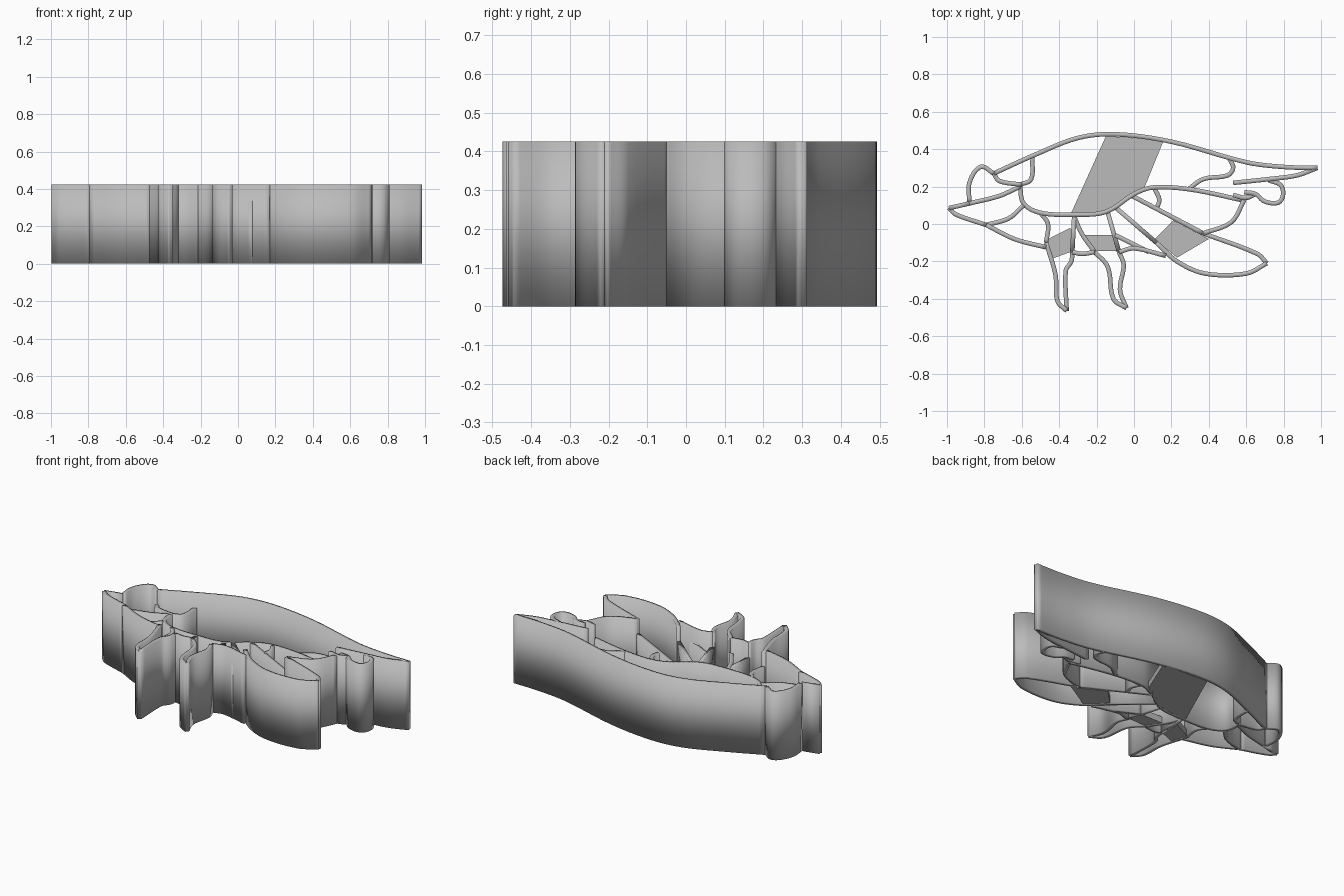
import bpy
import bmesh
from mathutils import Vector

RIM = 0.425      # cutting walls
DETAIL = 0.335   # lower embossing walls
PLATE = 0.04     # bracing plates
WALL = 0.024

cube = bpy.data.objects.get("Cube")
if cube:
    bpy.data.objects.remove(cube, do_unlink=True)

grey = bpy.data.materials.new("plain grey")
grey.use_nodes = True
colour = (0.5, 0.5, 0.5, 1)
grey.diffuse_color = colour
grey.node_tree.nodes["Principled BSDF"].inputs["Base Color"].default_value = colour


def smooth_path(points, steps=6):
    """Run a rounded path through a few control points."""
    points = [Vector(point) for point in points]
    if len(points) == 2:
        return points
    before = points[0] * 2 - points[1]
    after = points[-1] * 2 - points[-2]
    guide = [before] + points + [after]
    path = []
    for a, b, c, d in zip(guide, guide[1:], guide[2:], guide[3:]):
        # Tangents are limited by the segment length to avoid overshoot
        length = (c - b).length
        start = (c - a).normalized() * length
        end = (d - b).normalized() * length
        for step in range(steps):
            t = step / steps
            s = 1 - t
            path.append(b * s * s * (s + 3 * t) + c * t * t * (t + 3 * s)
                        + start * s * s * t - end * t * t * s)
    path.append(points[-1])
    return path


def finish(name, bm):
    mesh = bpy.data.meshes.new(name)
    bm.to_mesh(mesh)
    bm.free()
    mesh.materials.append(grey)
    part = bpy.data.objects.new(name, mesh)
    bpy.context.collection.objects.link(part)
    return part


def wall(name, height, *points):
    """Raise a thin upright wall along a path."""
    bm = bmesh.new()
    verts = [bm.verts.new((p.x, p.y, 0)) for p in smooth_path(points)]
    edges = [bm.edges.new(pair) for pair in zip(verts, verts[1:])]
    raised = bmesh.ops.extrude_edge_only(bm, edges=edges)["geom"]
    top = [item for item in raised if isinstance(item, bmesh.types.BMVert)]
    bmesh.ops.translate(bm, verts=top, vec=(0, 0, height))
    bmesh.ops.recalc_face_normals(bm, faces=bm.faces)
    part = finish(name, bm)
    thick = part.modifiers.new("wall thickness", "SOLIDIFY")
    thick.thickness = WALL
    thick.offset = 0
    thick.use_even_offset = True
    bpy.ops.object.select_all(action="DESELECT")
    part.select_set(True)
    bpy.context.view_layer.objects.active = part
    bpy.ops.object.shade_smooth_by_angle()


def plate(name, *corners):
    """Lay a flat brace on the ground between the walls."""
    bm = bmesh.new()
    base = bm.faces.new([bm.verts.new((x, y, 0)) for x, y in corners])
    raised = bmesh.ops.extrude_face_region(bm, geom=[base], use_keep_orig=True)["geom"]
    top = [item for item in raised if isinstance(item, bmesh.types.BMVert)]
    bmesh.ops.translate(bm, verts=top, vec=(0, 0, PLATE))
    bmesh.ops.recalc_face_normals(bm, faces=bm.faces)
    finish(name, bm)


# Head
wall("eye_outer", RIM, (-.88, .12), (-.88, .22), (-.82, .305), (-.75, .27))
wall("snout_top", RIM, (-.99, .085), (-.88, .11))
wall("jaw", RIM, (-.99, .085), (-.95, .05), (-.79, -.005))
wall("eye_inner", DETAIL, (-.75, .27), (-.72, .23), (-.6, .21))
wall("mouth", DETAIL, (-.88, .11), (-.72, .15), (-.61, .2))
wall("cheek", DETAIL, (-.79, -.005), (-.67, .03), (-.59, .1))
wall("gill", DETAIL, (-.545, .36), (-.55, .24), (-.61, .21))

# Body
wall("back", RIM, (-.75, .27), (-.53, .37), (-.3, .46), (-.1, .48), (.2, .44),
     (.6, .33), (.8, .305), (.98, .3))
wall("throat", RIM, (-.79, -.005), (-.64, -.08), (-.47, -.125))
wall("belly_line", DETAIL, (-.61, .21), (-.59, .11), (-.5, .06), (-.32, .05),
     (-.15, .065), (0, .16), (.1, .195), (.3, .185), (.59, .125))
wall("belly_front", RIM, (-.33, -.15), (-.28, -.16), (-.21, -.15))
wall("belly_rear", RIM, (-.08, -.15), (0, -.13), (.17, -.17))
wall("small_fin", DETAIL, (-.1, -.06), (0, -.11), (.08, -.15))

# Tail
wall("tail_upper", RIM, (.98, .3), (.87, .26), (.72, .24), (.53, .22))
wall("tail_lower", RIM, (.72, .235), (.79, .2), (.78, .12), (.7, .12), (.65, .16), (.59, .17))
wall("tail_notch", RIM, (.53, .155), (.6, .14), (.65, .16))
wall("tail_root", DETAIL, (.29, .185), (.37, .24), (.5, .26), (.53, .3), (.51, .35))
wall("tail_underside", RIM, (.59, .13), (.52, .01), (.37, -.05))

# Large lower fin
wall("fin_lower", RIM, (.12, -.1), (.23, -.2), (.38, -.265), (.6, -.265), (.71, -.21))
wall("fin_upper", RIM, (.71, -.21), (.66, -.16), (.37, -.05))
wall("fin_root_upper", DETAIL, (.37, -.05), (.18, .05), (-.01, .15))
wall("fin_root_lower", DETAIL, (.12, -.1), (-.1, .09))
wall("fin_joint", DETAIL, (.11, .19), (.135, .13), (.12, .08))

# Front leg
wall("front_leg_outer", RIM, (-.47, -.1), (-.42, -.27), (-.41, -.41), (-.36, -.465))
wall("front_leg_inner", RIM, (-.36, -.465), (-.365, -.25), (-.335, -.2), (-.33, -.15))
wall("front_leg_root", DETAIL, (-.5, .06), (-.46, 0), (-.47, -.1))
wall("front_leg_link", DETAIL, (-.33, -.15), (-.32, .04))

# Rear leg
wall("rear_leg_outer", RIM, (-.21, -.15), (-.14, -.23), (-.11, -.4), (-.04, -.45))
wall("rear_leg_inner", RIM, (-.04, -.45), (-.075, -.35), (-.055, -.22), (-.08, -.15))
wall("rear_leg_root", DETAIL, (-.32, .04), (-.28, -.05), (-.21, -.15))
wall("rear_leg_link", DETAIL, (-.08, -.15), (-.14, .06))

# Braces tying the loose walls together
plate("body_brace", (-.15, .47), (.16, .45), (.05, .18), (-.14, .07), (-.34, .05))
plate("front_leg_brace", (-.48, -.09), (-.34, -.02), (-.34, -.15), (-.45, -.19))
plate("rear_leg_brace", (-.26, -.06), (-.1, -.06), (-.07, -.145), (-.21, -.145))
plate("fin_brace", (.11, -.08), (.21, .02), (.4, -.08), (.23, -.18))
